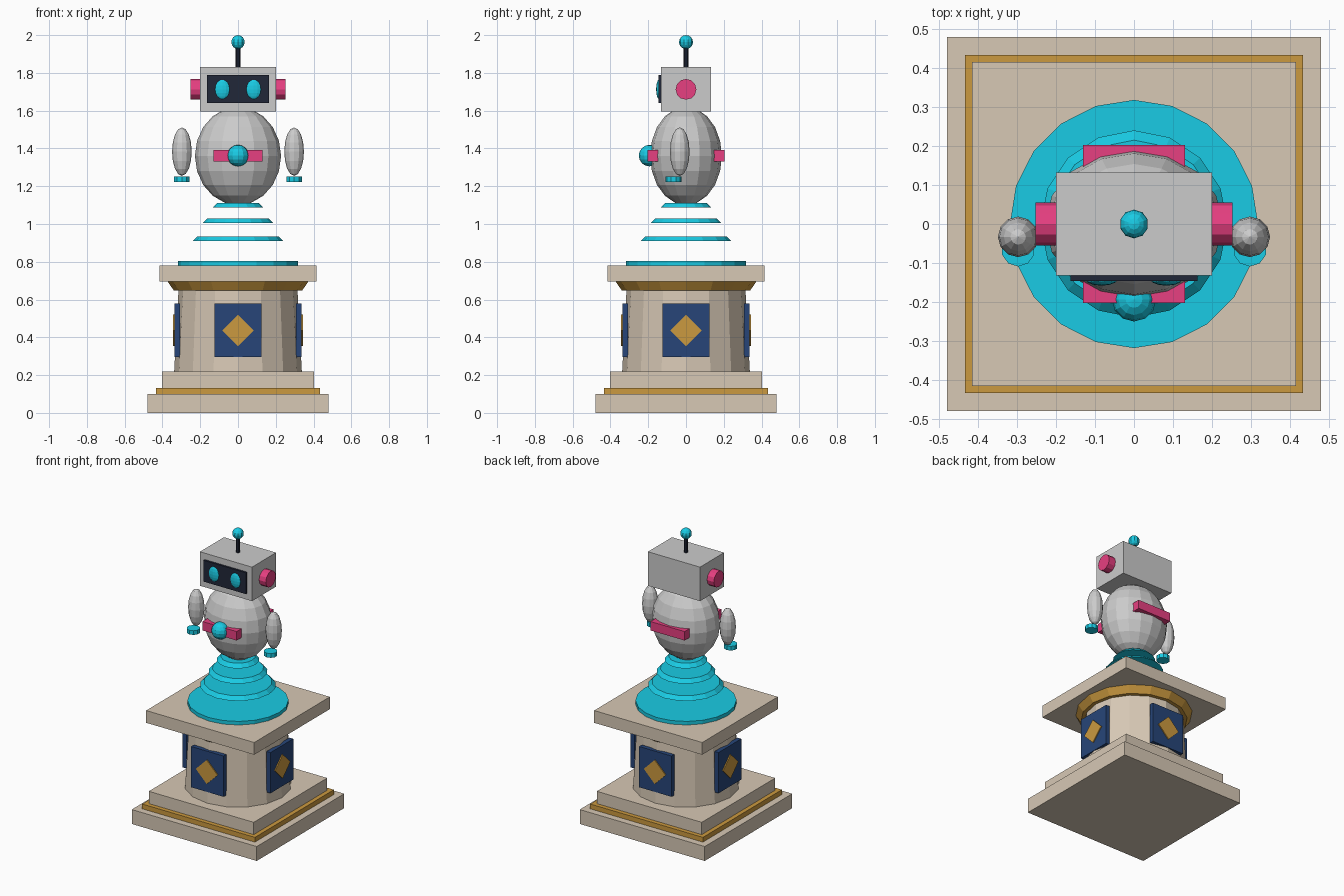
import bpy
from math import pi, radians

if "Cube" in bpy.data.objects:
    bpy.data.objects.remove(bpy.data.objects["Cube"])


def material(name, rgb):
    m = bpy.data.materials.new(name)
    m.diffuse_color = (*rgb, 1)
    m.use_nodes = True
    m.node_tree.nodes["Principled BSDF"].inputs["Base Color"].default_value = m.diffuse_color
    return m


STONE = material("stone", (0.68, 0.58, 0.46))
GOLD = material("gold", (0.60, 0.32, 0.05))
NAVY = material("navy", (0.02, 0.06, 0.19))
CYAN = material("cyan", (0.01, 0.60, 0.78))
PINK = material("pink", (0.80, 0.05, 0.22))
DARK = material("dark", (0.015, 0.02, 0.04))


def finish(name, mat):
    ob = bpy.context.object
    ob.name = name
    if mat:
        ob.data.materials.append(mat)
    return ob


def box(name, loc, size, mat=None, rot=(0, 0, 0)):
    bpy.ops.mesh.primitive_cube_add(size=1, location=loc, rotation=rot)
    bpy.context.object.scale = size
    return finish(name, mat)


def slab(name, half, z0, z1, mat):
    return box(name, (0, 0, (z0 + z1) / 2), (2 * half, 2 * half, z1 - z0), mat)


def frustum(name, xy, z0, z1, r0, r1, sides, mat=None):
    bpy.ops.mesh.primitive_cone_add(vertices=sides, radius1=r0, radius2=r1, depth=z1 - z0,
                                    location=(*xy, (z0 + z1) / 2))
    return finish(name, mat)


def ball(name, loc, radii, segments, rings, mat=None):
    bpy.ops.mesh.primitive_uv_sphere_add(segments=segments, ring_count=rings, radius=1, location=loc)
    bpy.context.object.scale = radii
    return finish(name, mat)


# Pedestal
slab("plinth", 0.48, 0, 0.10, STONE)
slab("plinth_trim", 0.433, 0.10, 0.133, GOLD)
slab("plinth_step", 0.403, 0.133, 0.218, STONE)
frustum("column", (0, 0), 0.218, 0.65, 0.338, 0.315, 16, STONE)
frustum("column_collar", (0, 0), 0.648, 0.695, 0.34, 0.372, 16, GOLD)
slab("capital", 0.415, 0.695, 0.78, STONE)

# Panels with diamonds on all four sides of the column
for i, (x, y) in enumerate([(0, -1), (1, 0), (0, 1), (-1, 0)]):
    turn = i * pi / 2
    box(f"panel_{i}", (x * 0.322, y * 0.322, 0.437), (0.25, 0.03, 0.283), NAVY, (0, 0, turn))
    box(f"diamond_{i}", (x * 0.336, y * 0.336, 0.437), (0.118, 0.016, 0.118), GOLD,
        (0, radians(45), turn))

# Hover rings
frustum("base_disc", (0, 0), 0.78, 0.805, 0.318, 0.318, 20, CYAN)
for i, (z, r0, r1) in enumerate([(0.91, 0.24, 0.215), (1.005, 0.187, 0.162), (1.087, 0.135, 0.11)]):
    frustum(f"hover_ring_{i}", (0, 0), z, z + 0.025, r0, r1, 16, CYAN)

# Body
ball("body", (0, 0, 1.36), (0.228, 0.19, 0.26), 16, 10)
box("belt", (0, 0, 1.362), (0.262, 0.405, 0.062), PINK)
ball("chest_light", (0, -0.193, 1.362), (0.057, 0.057, 0.057), 12, 8, CYAN)

# Head
box("head", (0, 0, 1.714), (0.4, 0.264, 0.236))
box("face_screen", (0, -0.135, 1.714), (0.326, 0.022, 0.148), DARK)
frustum("antenna", (0, 0), 1.83, 1.94, 0.012, 0.012, 8, DARK)
ball("antenna_tip", (0, 0, 1.963), (0.037, 0.037, 0.037), 10, 8, CYAN)

# Paired parts
for side, s in (("left", -1), ("right", 1)):
    ball(f"{side}_eye", (s * 0.083, -0.142, 1.713), (0.041, 0.016, 0.053), 12, 8, CYAN)
    bpy.ops.mesh.primitive_cylinder_add(vertices=12, radius=0.055, depth=0.06,
                                        location=(s * 0.222, 0, 1.713), rotation=(0, pi / 2, 0))
    finish(f"{side}_ear", PINK)
    ball(f"{side}_arm", (s * 0.297, -0.033, 1.383), (0.052, 0.052, 0.128), 12, 8)
    frustum(f"{side}_hand", (s * 0.297, -0.066), 1.223, 1.252, 0.043, 0.043, 10, CYAN)
